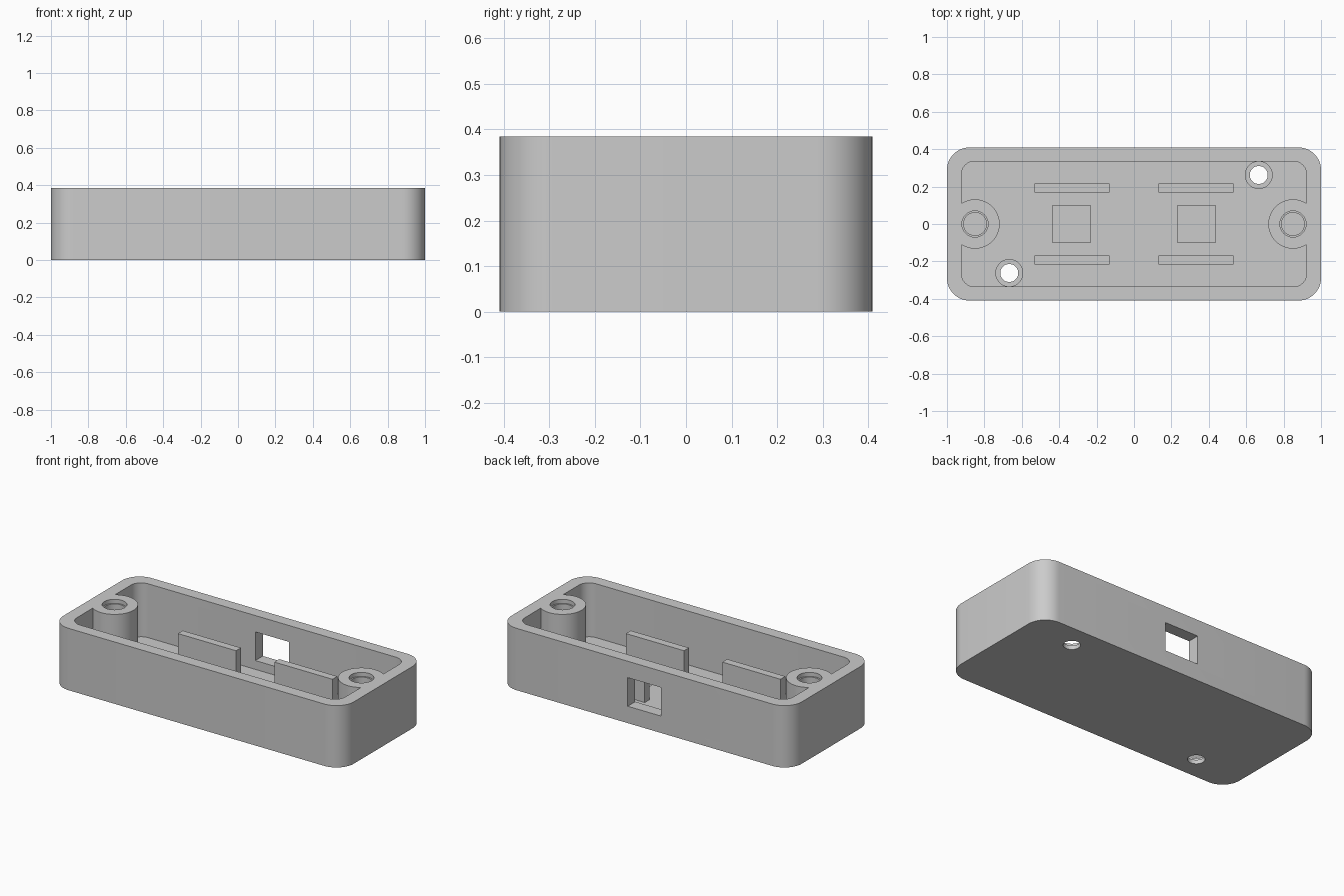
import bpy
import bmesh
from math import cos, sin, pi, radians

if "Cube" in bpy.data.objects:
    bpy.data.objects.remove(bpy.data.objects["Cube"], do_unlink=True)

HEIGHT, FLOOR = 0.385, 0.05

grey = bpy.data.materials.new("plain grey")
grey.use_nodes = True
grey.diffuse_color = (0.6, 0.6, 0.6, 1)
grey.node_tree.nodes["Principled BSDF"].inputs["Base Color"].default_value = (0.6, 0.6, 0.6, 1)


def prism(name, outline, z0, z1):
    """Extrude a flat outline from z0 up to z1."""
    bm = bmesh.new()
    face = bm.faces.new([bm.verts.new((x, y, z0)) for x, y in outline])
    top = bmesh.ops.extrude_face_region(bm, geom=[face])["geom"]
    verts = [v for v in top if isinstance(v, bmesh.types.BMVert)]
    bmesh.ops.translate(bm, verts=verts, vec=(0, 0, z1 - z0))
    bmesh.ops.recalc_face_normals(bm, faces=bm.faces)
    mesh = bpy.data.meshes.new(name)
    bm.to_mesh(mesh)
    bm.free()
    mesh.materials.append(grey)
    obj = bpy.data.objects.new(name, mesh)
    bpy.context.collection.objects.link(obj)
    return obj


def rounded(hx, hy, r, steps=12):
    pts = []
    for i, (sx, sy) in enumerate([(1, 1), (-1, 1), (-1, -1), (1, -1)]):
        for k in range(steps + 1):
            a = (i + k / steps) * pi / 2
            pts.append((sx * (hx - r) + r * cos(a), sy * (hy - r) + r * sin(a)))
    return pts


def circle(x, y, r, n=48):
    return [(x + r * cos(2 * pi * k / n), y + r * sin(2 * pi * k / n)) for k in range(n)]


def rect(x, y, w, d):
    return [(x - w / 2, y - d / 2), (x + w / 2, y - d / 2),
            (x + w / 2, y + d / 2), (x - w / 2, y + d / 2)]


def cut(target, cutter):
    """Subtract the cutter from the target and discard it."""
    cutter.hide_render = True
    bpy.context.view_layer.objects.active = target
    mod = target.modifiers.new("cut", 'BOOLEAN')
    mod.operation, mod.solver, mod.object = 'DIFFERENCE', 'EXACT', cutter
    bpy.ops.object.modifier_apply(modifier=mod.name)
    bpy.data.objects.remove(cutter, do_unlink=True)


# Open tray: the cavity leaves a screw post standing at each end
case = prism("case", rounded(1, 0.409, 0.12), 0, HEIGHT)
cavity = prism("cavity", rounded(0.923, 0.335, 0.07), FLOOR, 0.5)
for side in (-1, 1):
    cut(cavity, prism("post_space", circle(side * 0.85, 0, 0.132), -0.1, 0.6))
cut(case, cavity)

for side in (-1, 1):
    # Stepped blind hole in each post
    cut(case, prism("post_hole", circle(side * 0.85, 0, 0.061), FLOOR, 0.5))
    cut(case, prism("post_counterbore", circle(side * 0.85, 0, 0.07), HEIGHT - 0.025, 0.5))
    # Diagonal pair of counterbored floor holes
    x, y = side * 0.667, side * 0.262
    cut(case, prism("floor_hole", circle(x, y, 0.048), -0.1, 0.1))
    cut(case, prism("floor_counterbore", circle(x, y, 0.072), 0.025, 0.1))
    # Square floor pocket
    cut(case, prism("pocket", rect(side * 0.334, 0, 0.202, 0.2), 0.025, 0.1))

# Window through the back wall
cut(case, prism("window", rect(0, 0.38, 0.23, 0.2), 0.105, 0.283))

# Upright ribs flanking the pockets
ribs = []
for xs, xn in ((-1, "right"), (1, "left")):
    for ys, yn in ((-1, "front"), (1, "back")):
        ribs.append(prism(f"{yn}_{xn}_rib", rect(xs * 0.332, ys * 0.193, 0.4, 0.048),
                          FLOOR - 0.01, 0.225))

bpy.ops.object.select_all(action='DESELECT')
case.select_set(True)
bpy.context.view_layer.objects.active = case
bpy.ops.object.shade_smooth_by_angle(angle=radians(30))
